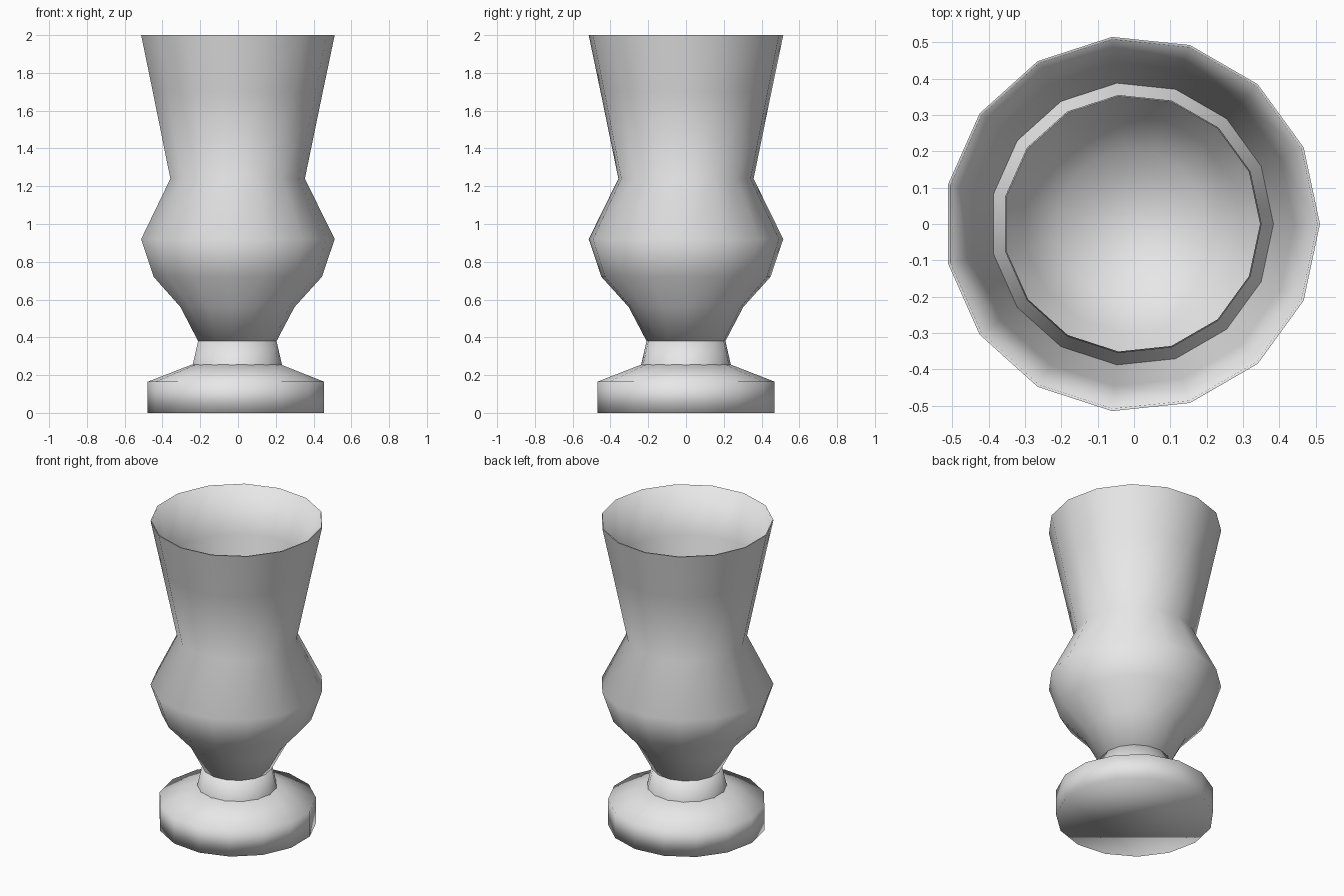
import bpy
import bmesh
from math import cos, sin, pi, radians

SIDES = 15
CENTRE_X = -0.006

cube = bpy.data.objects.get("Cube")
if cube:
    bpy.data.objects.remove(cube, do_unlink=True)

# Single plain grey for the whole piece
grey = bpy.data.materials.new("light grey")
grey.use_nodes = True
colour = (0.8, 0.8, 0.8, 1)
grey.diffuse_color = colour
grey.node_tree.nodes["Principled BSDF"].inputs["Base Color"].default_value = colour


def lathe(name, profile, turn=0.0, flat_bands=()):
    """Closed faceted solid of revolution from (radius, height) points."""
    bm = bmesh.new()
    rings = []
    for radius, z in profile:
        angles = [turn + 2 * pi * i / SIDES for i in range(SIDES)]
        rings.append([bm.verts.new((CENTRE_X + radius * cos(a), radius * sin(a), z))
                      for a in angles])
    for band, (low, high) in enumerate(zip(rings, rings[1:])):
        for i in range(SIDES):
            j = (i + 1) % SIDES
            face = bm.faces.new((low[i], low[j], high[j], high[i]))
            face.smooth = band not in flat_bands
    bm.faces.new(rings[0])
    bm.faces.new(rings[-1])
    bmesh.ops.recalc_face_normals(bm, faces=bm.faces)
    mesh = bpy.data.meshes.new(name)
    bm.to_mesh(mesh)
    bm.free()
    mesh.set_sharp_from_angle(angle=radians(95))
    mesh.materials.append(grey)
    obj = bpy.data.objects.new(name, mesh)
    bpy.context.collection.objects.link(obj)
    return obj


# Foot: short drum with a sloping shoulder
lathe("foot", [(0.472, 0), (0.472, 0.165), (0.24, 0.255)], turn=pi)

# Neck: flat-sided collar between foot and bowl
lathe("neck", [(0.24, 0.25), (0.21, 0.38)], flat_bands=(0,))

# Vessel: outer wall up to the rim, then the hollow inside with its raised lip
outer = [(0.21, 0.38), (0.305, 0.56), (0.45, 0.72), (0.518, 0.92),
         (0.36, 1.24), (0.455, 1.7), (0.518, 2)]
inner = [(0.511, 2), (0.448, 1.7), (0.39, 1.42), (0.356, 1.49),
         (0.353, 1.24), (0.508, 0.92), (0.442, 0.725), (0.3, 0.565), (0.206, 0.386)]
lathe("vessel", outer + inner, flat_bands=(len(outer) - 1,))
